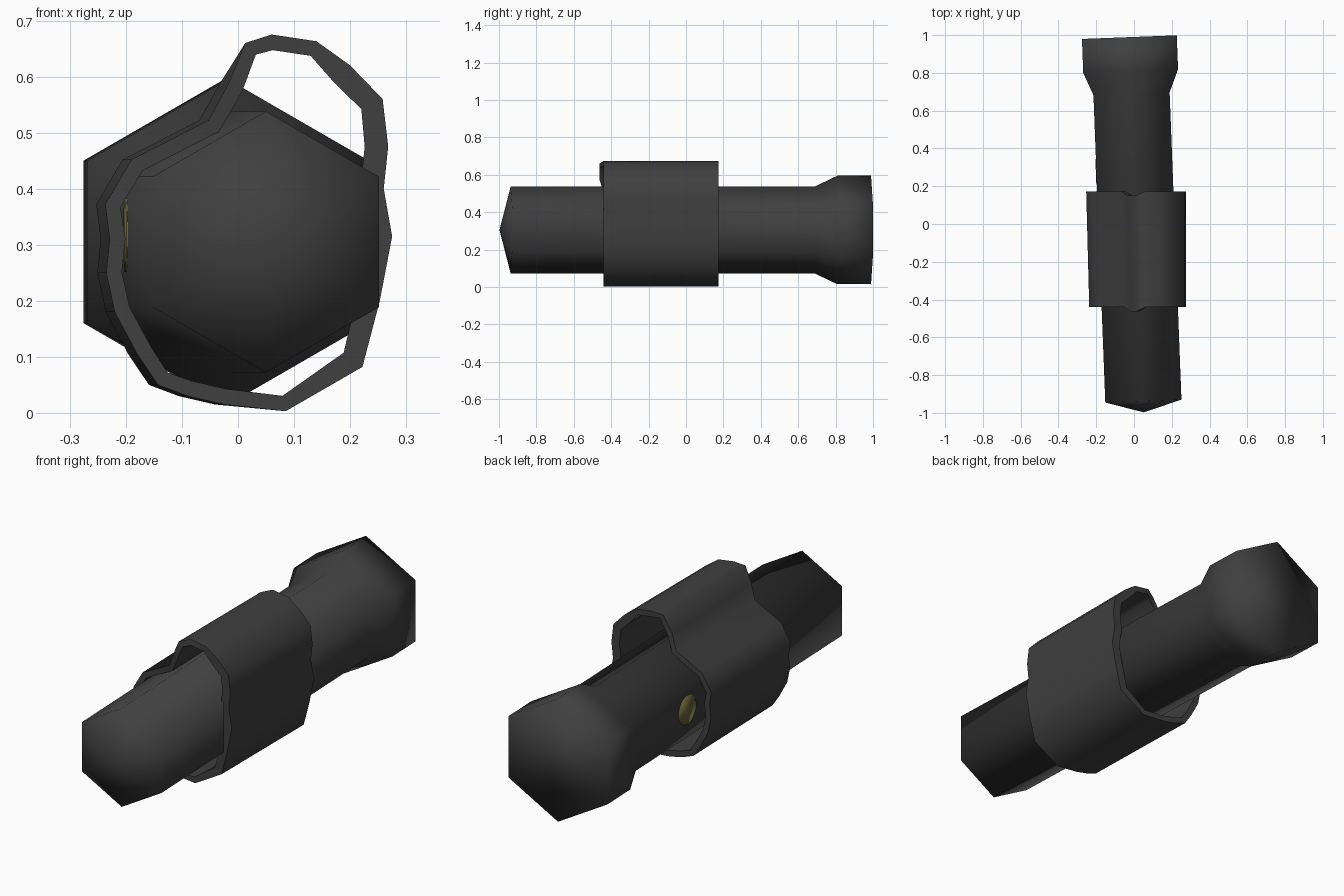
import bpy, bmesh, math
from mathutils import Vector

if "Cube" in bpy.data.objects:
    bpy.data.objects.remove(bpy.data.objects["Cube"])

YAW = 0.0385            # the torch lies slightly skewed in its holster
CENTRE = Vector((0.0135, 0, 0.305))


def material(name, rgb):
    m = bpy.data.materials.new(name)
    m.diffuse_color = (*rgb, 1)
    m.use_nodes = True
    m.node_tree.nodes["Principled BSDF"].inputs["Base Color"].default_value = m.diffuse_color
    return m


dark = material("dark grey", (0.05, 0.05, 0.05))
yellow = material("dull yellow", (0.14, 0.13, 0.045))


def finish(bm, name, mat):
    bmesh.ops.recalc_face_normals(bm, faces=bm.faces[:])
    me = bpy.data.meshes.new(name)
    bm.to_mesh(me)
    bm.free()
    me.materials.append(mat)
    for p in me.polygons:
        p.use_smooth = True
    ob = bpy.data.objects.new(name, me)
    bpy.context.collection.objects.link(ob)
    return ob


def bridge(bm, a, b):
    n = len(a)
    for i in range(n):
        bm.faces.new((a[i], a[(i + 1) % n], b[(i + 1) % n], b[i]))


# Hexagonal torch: pointed tail, straight grip, flared head
bm = bmesh.new()
rings = []
for y, r in [(-0.938, 0.233), (0.69, 0.233), (0.81, 0.29), (0.99, 0.29)]:
    rings.append([bm.verts.new((r * math.sin(k * math.pi / 3), y, r * math.cos(k * math.pi / 3)))
                  for k in range(6)])
for a, b in zip(rings, rings[1:]):
    bridge(bm, a, b)
tip = bm.verts.new((0, -0.998, 0))
for i in range(6):
    bm.faces.new((tip, rings[0][i], rings[0][(i + 1) % 6]))
bm.faces.new(rings[-1])
torch = finish(bm, "torch_body", dark)
torch.location = CENTRE
torch.rotation_euler.z = YAW

# Round button on the left face
bm = bmesh.new()
x = -0.233 * math.cos(math.pi / 6)
disc = [[bm.verts.new((x - dx, 0.285 + 0.067 * math.cos(k * math.pi / 12),
                       0.013 + 0.067 * math.sin(k * math.pi / 12))) for k in range(24)]
        for dx in (-0.002, 0.003)]
bridge(bm, *disc)
bm.faces.new(disc[1])
button = finish(bm, "button", yellow)
button.location = CENTRE
button.rotation_euler.z = YAW

# Loose soft holster sleeve: irregular closed outline, clockwise from the top
outline = [Vector(p) for p in [
    (0.06, 0.675), (0.14, 0.663), (0.20, 0.62), (0.258, 0.56), (0.268, 0.475),
    (0.26, 0.40), (0.275, 0.315), (0.253, 0.20), (0.222, 0.082), (0.085, 0.003),
    (-0.025, 0.015), (-0.09, 0.03), (-0.143, 0.05), (-0.18, 0.105), (-0.22, 0.18),
    (-0.235, 0.25), (-0.229, 0.31), (-0.237, 0.372), (-0.19, 0.452),
    (-0.053, 0.522), (-0.018, 0.585), (0.013, 0.66)]]


def inset(pts):
    out = []
    for i, p in enumerate(pts):
        d0 = (p - pts[i - 1]).normalized()
        d1 = (pts[(i + 1) % len(pts)] - p).normalized()
        n = (Vector((d0.y, -d0.x)) + Vector((d1.y, -d1.x))).normalized()
        t = 0.042 if p.x > 0.15 else 0.028
        out.append(p + n * t)
    return out


def loop(bm, pts, y, shift):
    vs = []
    for p, o in zip(pts, outline):
        fold = -0.022 if o.y > 0.57 and o.x < 0.03 else 0      # slack at the top fold
        dx = shift if o.x < 0 else 0                           # left wall follows the torch
        vs.append(bm.verts.new((p.x + dx, y + fold, p.y)))
    return vs


bm = bmesh.new()
inner = inset(outline)
loops = [loop(bm, outline, -0.44, 0), loop(bm, outline, 0.173, -0.016),
         loop(bm, inner, 0.173, -0.016), loop(bm, inner, -0.44, 0)]
for i in range(4):
    bridge(bm, loops[i], loops[(i + 1) % 4])
sleeve = finish(bm, "holster_sleeve", dark)
bpy.context.view_layer.objects.active = sleeve
sleeve.select_set(True)
bpy.ops.object.shade_smooth_by_angle(angle=math.radians(75))
